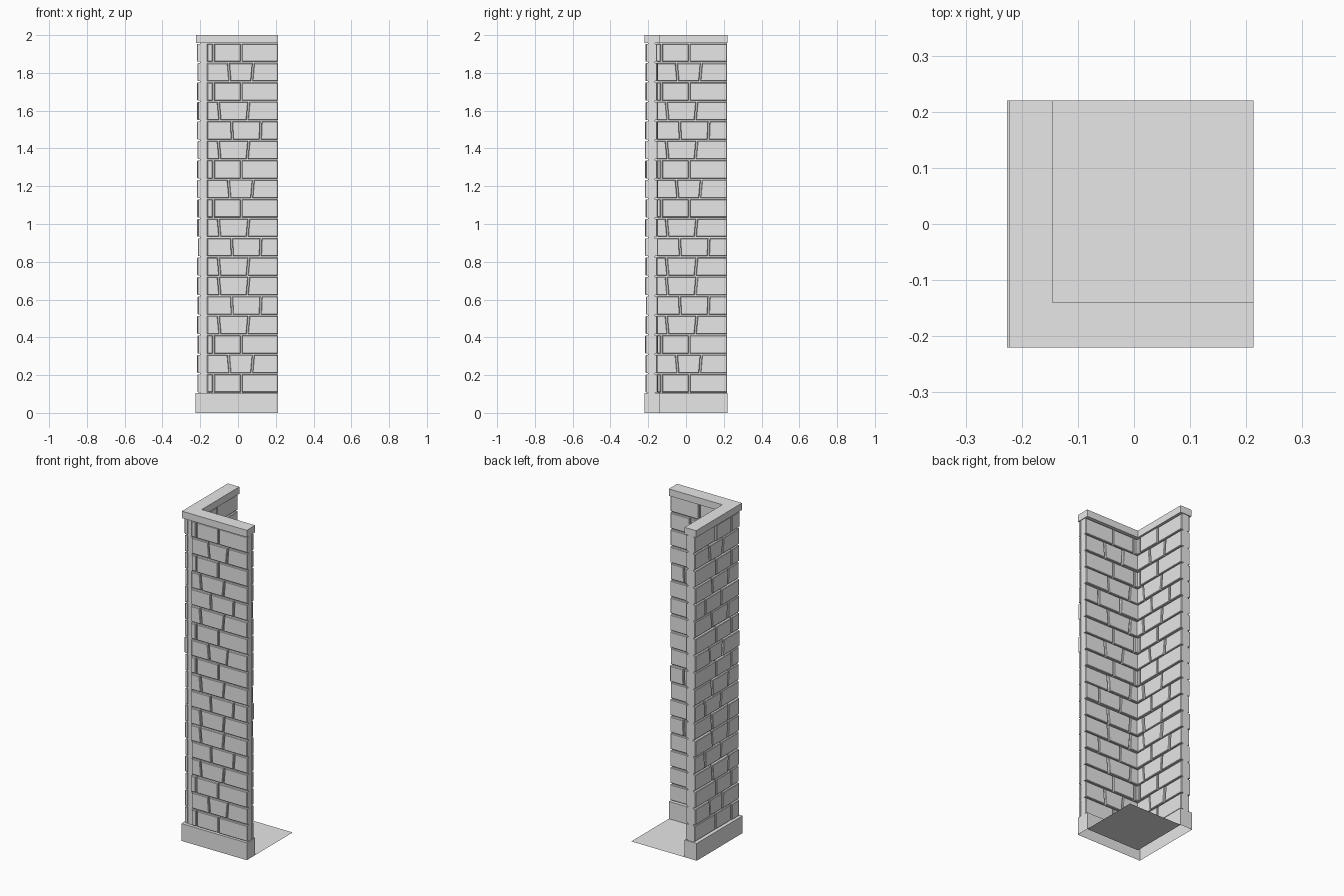
import bpy
import bmesh
import random

random.seed(4)

cube = bpy.data.objects.get("Cube")
if cube:
    bpy.data.objects.remove(cube, do_unlink=True)

# One plain stone colour
stone = bpy.data.materials.new("stone_grey")
stone.use_nodes = True
stone.diffuse_color = (0.8, 0.8, 0.8, 1)
stone.node_tree.nodes["Principled BSDF"].inputs["Base Color"].default_value = (0.8, 0.8, 0.8, 1)

X_END, Y_END = 0.213, 0.22       # free ends of the two arms
OUT, INN = -0.2, -0.165          # outer and inner face of the core
BASE, TOP = 0.105, 1.958         # bottom and top of the brickwork


def finish(name, bm, recalc=True):
    if recalc:
        bmesh.ops.recalc_face_normals(bm, faces=bm.faces)
    mesh = bpy.data.meshes.new(name)
    bm.to_mesh(mesh)
    bm.free()
    mesh.materials.append(stone)
    obj = bpy.data.objects.new(name, mesh)
    bpy.context.collection.objects.link(obj)
    return obj


def corner_slab(name, x0, y0, x1, y1, z0, z1, x_end, y_end, bottom=True):
    """L-shaped slab, outer corner at x0, y0 and inner corner at x1, y1."""
    profile = [(x0, y0), (x_end, y0), (x_end, y1), (x1, y1), (x1, y_end), (x0, y_end)]
    bm = bmesh.new()
    low = [bm.verts.new((x, y, z0)) for x, y in profile]
    high = [bm.verts.new((x, y, z1)) for x, y in profile]
    bm.faces.new(high)
    if bottom:
        bm.faces.new(low[::-1])
    n = len(profile)
    for i in range(n):
        j = (i + 1) % n
        bm.faces.new((low[i], low[j], high[j], high[i]))
    return finish(name, bm, False)


# Plinth (hollow underneath), core and coping
corner_slab("plinth", -0.226, -0.22, -0.145, -0.14, 0, BASE, X_END, Y_END, bottom=False)
corner_slab("mortar_core", OUT, OUT, INN, INN, BASE - 0.01, TOP + 0.01, X_END - 0.004, Y_END - 0.004)
corner_slab("coping", -0.222, -0.22, -0.145, -0.14, TOP, 2.0, X_END, Y_END)

# Thin floor sheet between the arms
bm = bmesh.new()
bm.faces.new([bm.verts.new((x, y, 0)) for x, y in
              ((-0.145, -0.14), (X_END, -0.14), (X_END, Y_END), (-0.145, Y_END))])
finish("floor", bm, False)

# Courses from bottom to top, with the joints along each kind of course
COURSES = "ABACDCCDCABACDCABA"
JOINTS = {"A": (-0.13, 0.018), "B": (-0.047, 0.077), "C": (-0.1, 0.053), "D": (-0.032, 0.12)}
SLANT = {"A": 0, "B": 0.004, "C": 0.004, "D": 0.002}
GAP, BEVEL = 0.004, 0.003


def add_brick(bm, place, left, right, z0, z1, depth):
    """Block with a slightly smaller face; left and right give (bottom, top)."""
    rings = []
    for w, inset in ((-0.003, 0), (depth - BEVEL, 0), (depth, BEVEL)):
        corners = ((left[0] + inset, z0 + inset), (right[0] - inset, z0 + inset),
                   (right[1] - inset, z1 - inset), (left[1] + inset, z1 - inset))
        rings.append([bm.verts.new(place(u, w, z)) for u, z in corners])
    bm.faces.new(rings[0])
    bm.faces.new(rings[-1])
    for a, b in zip(rings, rings[1:]):
        for i in range(4):
            j = (i + 1) % 4
            bm.faces.new((a[i], a[j], b[j], b[i]))


def brick_face(name, place, start, end):
    bm = bmesh.new()
    pitch = (TOP - BASE) / len(COURSES)
    for row, kind in enumerate(COURSES):
        z0 = BASE + row * pitch + GAP
        z1 = z0 + pitch - 2 * GAP
        lean = SLANT[kind]
        cuts = [(start, start)]
        for k, u in enumerate(JOINTS[kind]):
            s = lean * (-1 if k == 0 else 1)
            cuts.append((u - s, u + s))
        cuts.append((end, end))
        for i, (a, b) in enumerate(zip(cuts, cuts[1:])):
            ga = GAP if i else 0
            gb = GAP if i < len(cuts) - 2 else 0
            add_brick(bm, place, (a[0] + ga, a[1] + ga), (b[0] - gb, b[1] - gb),
                      z0, z1, random.uniform(0.011, 0.017))
    return finish(name, bm)


# Brickwork on both sides of both arms
brick_face("front_bricks", lambda u, w, z: (u, OUT - w, z), INN + 0.002, X_END - 0.001)
brick_face("front_inner_bricks", lambda u, w, z: (u, INN + w, z), INN, X_END - 0.001)
brick_face("side_bricks", lambda u, w, z: (OUT - w, u, z), OUT - 0.004, Y_END - 0.003)
brick_face("side_inner_bricks", lambda u, w, z: (INN + w, u, z), INN, Y_END - 0.003)
